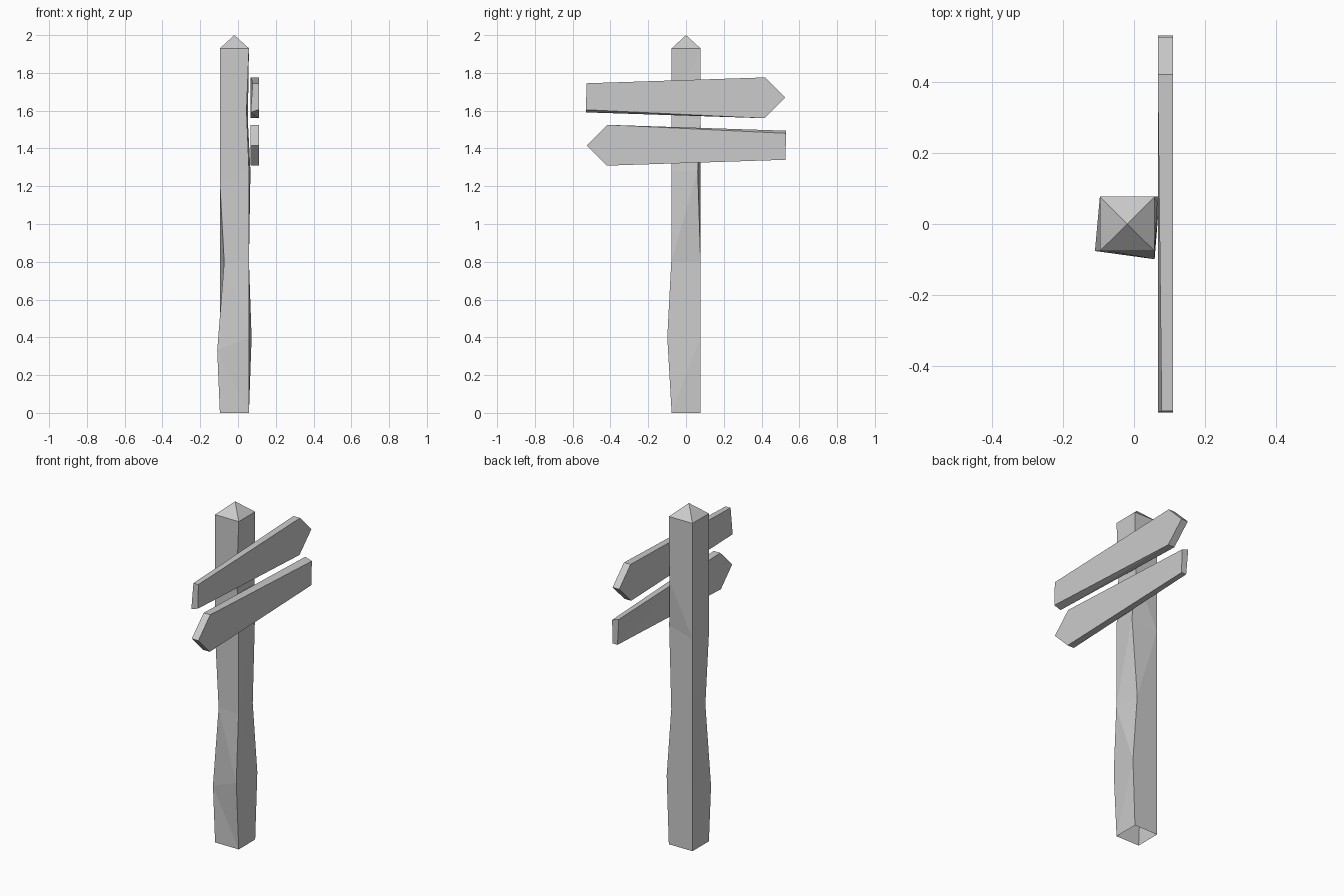
import bpy, bmesh
from math import pi
from mathutils import Matrix

if "Cube" in bpy.data.objects:
    bpy.data.objects.remove(bpy.data.objects["Cube"])


def finish(name, bm):
    bmesh.ops.recalc_face_normals(bm, faces=bm.faces)
    mesh = bpy.data.meshes.new(name)
    bm.to_mesh(mesh)
    bm.free()
    obj = bpy.data.objects.new(name, mesh)
    bpy.context.collection.objects.link(obj)
    return obj


# Post: four hewn corner edges, each (x, y, z) from the ground up
L, R, F, B, TOP = -0.096, 0.058, -0.076, 0.077, 1.93
corners = [
    [(L, F, 0), (-0.11, F, 0.33), (-0.073, F, 0.8), (L, F, 1.22), (L, F, 1.6), (L, F, TOP)],
    [(R, F, 0), (R, -0.099, 0.4), (R, -0.078, 0.8), (R, F, 1.28), (0.045, F, 1.6), (R, F, TOP)],
    [(R, B, 0), (0.072, B, 0.4), (0.042, B, 0.8), (0.066, 0.062, 1.28), (0.052, B, 1.55), (R, B, TOP)],
    [(L, B, 0), (L, B, 0.4), (L, B, 0.8), (L, B, 1.25), (L, B, 1.6), (L, B, TOP)],
]
bm = bmesh.new()
edges = [[bm.verts.new(p) for p in c] for c in corners]
apex = bm.verts.new(((L + R) / 2, 0, 2.0))
for i in range(4):
    a, b = edges[i], edges[(i + 1) % 4]
    for k in range(len(a) - 1):
        bm.faces.new((a[k], b[k], b[k + 1], a[k + 1]))
    # Pointed cap
    bm.faces.new((a[-1], b[-1], apex))
bmesh.ops.triangulate(bm, faces=bm.faces)
finish("post", bm)


# Arrow boards: the lower one is the upper one turned half round
def arrow_board(name, turn):
    outline = [(-0.526, 1.745), (-0.53, 1.605), (0.415, 1.56),
               (0.526, 1.67), (0.42, 1.776)]
    bm = bmesh.new()
    front = [bm.verts.new((0.11, y, z)) for y, z in outline]
    back = [bm.verts.new((0.067, y, z)) for y, z in outline]
    # Uneven cut at the square end
    back[0].co.x = 0.078
    back[1].co.z = 1.591
    bm.faces.new(front)
    bm.faces.new(back[::-1])
    for i in range(5):
        j = (i + 1) % 5
        bm.faces.new((front[i], back[i], back[j], front[j]))
    bmesh.ops.rotate(bm, verts=bm.verts, cent=(0, 0, 1.5425),
                     matrix=Matrix.Rotation(turn, 3, 'X'))
    bmesh.ops.triangulate(bm, faces=bm.faces)
    finish(name, bm)


arrow_board("upper_arrow_board", 0)
arrow_board("lower_arrow_board", pi)
